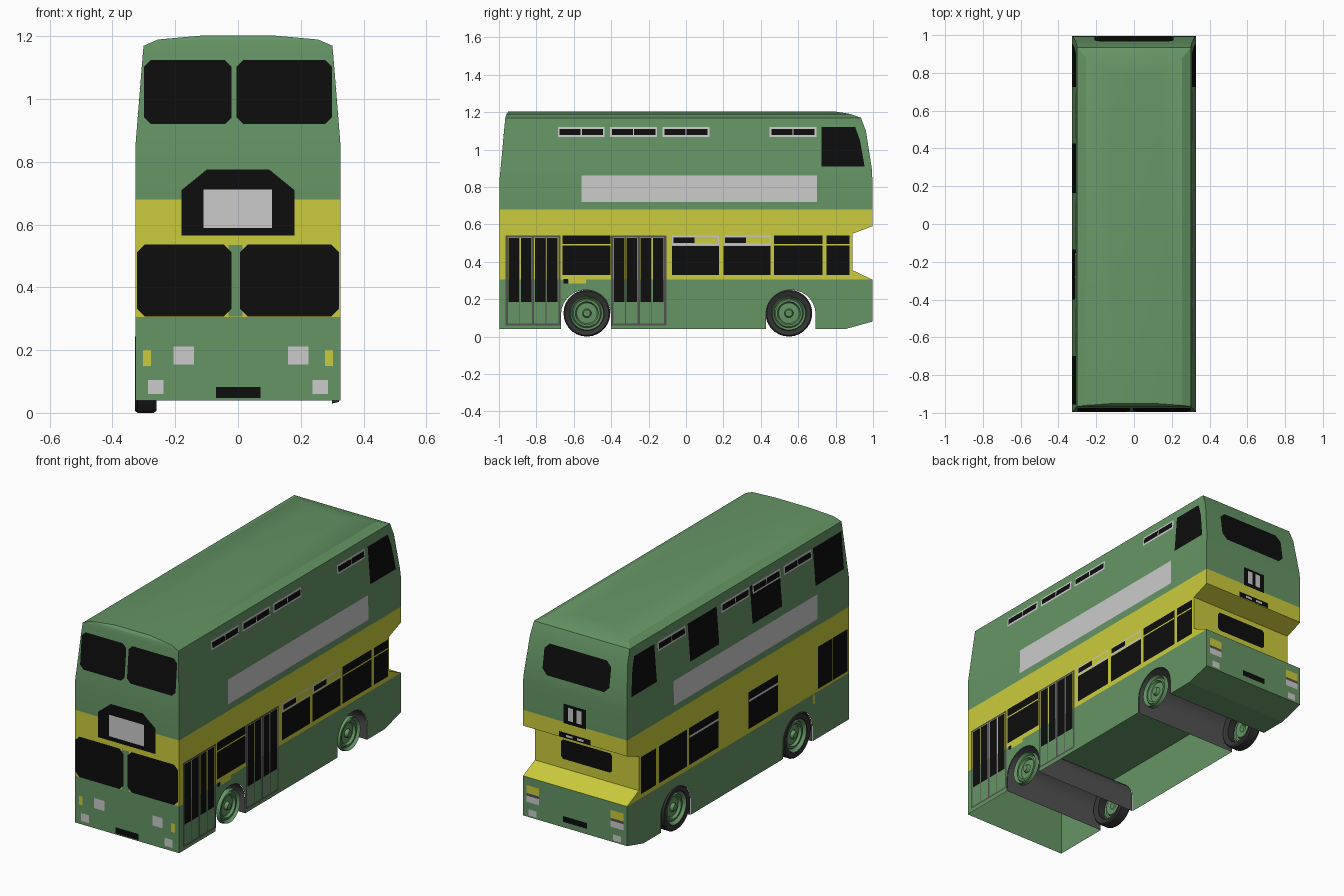
import bpy, bmesh, math
from mathutils import Vector

if "Cube" in bpy.data.objects:
    bpy.data.objects.remove(bpy.data.objects["Cube"])


def material(name, rgb):
    m = bpy.data.materials.new(name)
    m.diffuse_color = (*rgb, 1)
    m.use_nodes = True
    m.node_tree.nodes["Principled BSDF"].inputs["Base Color"].default_value = m.diffuse_color
    return m


GREEN = material("body green", (.13, .30, .13))
YELLOW = material("band yellow", (.60, .60, .045))
BLACK = material("glass black", (.004, .004, .004))
PALE = material("pale grey", (.60, .60, .60))
DARK = material("tyre grey", (.035, .035, .035))
GREY = material("arch grey", (.085, .085, .085))


def make(name, verts, faces, mats, smooth=None, fix=False):
    me = bpy.data.meshes.new(name)
    me.from_pydata([tuple(v) for v in verts], [], faces)
    for m in mats:
        me.materials.append(m)
    ob = bpy.data.objects.new(name, me)
    bpy.context.collection.objects.link(ob)
    if fix:
        bm = bmesh.new()
        bm.from_mesh(me)
        bmesh.ops.recalc_face_normals(bm, faces=bm.faces)
        bm.to_mesh(me)
        bm.free()
    if smooth:
        bpy.ops.object.select_all(action='DESELECT')
        ob.select_set(True)
        bpy.context.view_layer.objects.active = ob
        bpy.ops.object.shade_smooth_by_angle(angle=math.radians(smooth))
    return ob


# Main body: stacked rings of (height, half width, front y, rear y)
W = .327
RINGS = [(.305, W, -.996, .996), (.355, W, -.996, .89), (.55, W, -.996, .89),
         (.59, W, -.996, .996), (.68, W, -.996, .996), (.85, W, -.996, .996),
         (.90, .323, -.991, .993), (1.10, .307, -.973, .962), (1.17, .301, -.966, .935),
         (1.19, .255, -.96, .88), (1.203, .11, -.95, .80)]
verts, faces = [], []
for z, w, f, r in RINGS:
    verts += [(-w, f, z), (w, f, z), (w, r, z), (-w, r, z)]
for k in range(len(RINGS) - 1):
    for i in range(4):
        j = (i + 1) % 4
        faces.append((4 * k + i, 4 * k + j, 4 * k + 4 + j, 4 * k + 4 + i))
n = len(verts)
faces += [(3, 2, 1, 0), (n - 4, n - 3, n - 2, n - 1)]
body = make("body", verts, faces, [GREEN, YELLOW], smooth=18, fix=True)
for p in body.data.polygons:
    p.material_index = int(.31 < p.center.z < .68)


# Skirt: side sheets with wheel openings, front sheet and closed tail
def arch(y, legs=.04):
    pts = [(y - .133, legs)]
    pts += [(y - .133 * math.cos(math.pi * i / 14), .12 + .13 * math.sin(math.pi * i / 14)) for i in range(15)]
    return pts + [(y + .133, legs)]


AXLES = (-.535, .56)
outline = [(-.996, .04)] + arch(AXLES[0]) + arch(AXLES[1]) + [(.85, .04), (.996, .08), (.996, .305), (-.996, .305)]
n = len(outline)
verts = [(x, y, z) for x in (W, -W) for y, z in outline]
a = n - 5
faces = [tuple(range(n)), tuple(range(2 * n - 1, n - 1, -1)), (0, n - 1, 2 * n - 1, n)]
faces += [(k, k + 1, n + k + 1, n + k)[::-1] for k in range(a, a + 3)]
make("skirt", verts, faces, [GREEN])

# Wheel arch tunnels across the full width
for label, y in zip(("front", "rear"), AXLES):
    pts = arch(y)
    n = len(pts)
    make(label + "_wheel_arch", [(x, p, z) for x in (-.325, .325) for p, z in pts],
         [(i, i + 1, n + i + 1, n + i) for i in range(n - 1)], [GREY], smooth=40)


# Wheels: revolved profiles of (radius, x)
def spin(name, profile, y, side, mat, closed=False, seg=28):
    vs, fs, n = [], [], len(profile)
    for s in range(seg):
        t = 2 * math.pi * s / seg
        vs += [(side * x, y + r * math.cos(t), .125 + r * math.sin(t)) for r, x in profile]
    for s in range(seg):
        s2 = (s + 1) % seg
        for i in range(n if closed else n - 1):
            j = (i + 1) % n
            fs.append((s * n + i, s * n + j, s2 * n + j, s2 * n + i))
    make(name, vs, fs, [mat], smooth=35, fix=True)


HUB = [(.001, .318), (.018, .318), (.024, .30), (.055, .298), (.062, .312), (.072, .312),
       (.078, .304), (.09, .322), (.095, .30)]
TYRE = [(.09, .27), (.118, .26), (.125, .268), (.125, .32), (.118, .329), (.092, .325)]
for label, y in zip(("front", "rear"), (-.53, .55)):
    spin(label + "_hub_right", HUB, y, 1, GREEN)
    spin(label + "_hub_left", HUB, y, -1, GREEN)
    spin(label + "_tyre_left", TYRE, y, -1, DARK, closed=True)

# Thin plates laid on the walls, gathered by part name
plates = {}


def wall(z, column):
    for lo, hi in zip(RINGS, RINGS[1:]):
        if z <= hi[0]:
            t = max(0, (z - lo[0]) / (hi[0] - lo[0]))
            return lo[column] + t * (hi[column] - lo[column])


NORMALS = {"front": (0, -1, 0), "rear": (0, 1, 0), "right": (1, 0, 0), "left": (-1, 0, 0)}


def poly(name, side, pts, mat, level=1, depth=None):
    off = .001 + .0015 * level
    out = []
    for u, z in pts:
        if side == "front":
            out.append(Vector((u, wall(z, 2) - off, z)))
        elif side == "rear":
            r = depth if depth else wall(z, 3) if z > .31 else .996
            out.append(Vector((u, r + off, z)))
        else:
            out.append(Vector(((wall(z, 1) + off) * (1 if side == "right" else -1), u, z)))
    if (out[1] - out[0]).cross(out[2] - out[1]).dot(Vector(NORMALS[side])) < 0:
        out.reverse()
    plates.setdefault((name + "_" + side, mat), []).append(out)


def rect(name, side, u0, u1, z0, z1, mat, level=1, c=0, depth=None):
    pts = [(u0, z0), (u1, z0), (u1, z1), (u0, z1)]
    if c:
        pts = [(u0 + c, z0), (u1 - c, z0), (u1, z0 + c), (u1, z1 - c),
               (u1 - c, z1), (u0 + c, z1), (u0, z1 - c), (u0, z0 + c)]
    poly(name, side, pts, mat, level, depth)


# Front windows, destination box and lamps
rect("upper_window", "front", -.30, -.02, .92, 1.125, BLACK, c=.022)
rect("upper_window", "front", -.005, .30, .92, 1.125, BLACK, c=.022)
rect("window_pillar", "front", -.03, .015, .307, .535, GREEN)
rect("lower_window", "front", -.322, -.02, .307, .537, BLACK, 2, c=.025)
rect("lower_window", "front", .006, .322, .307, .537, BLACK, 2, c=.025)
poly("sign_box", "front", [(-.18, .565), (.18, .565), (.18, .71), (.10, .775), (-.10, .775), (-.18, .71)], BLACK)
rect("sign_panel", "front", -.11, .108, .59, .712, PALE, 2)
rect("number_plate", "front", -.07, .072, .047, .082, BLACK)
for s in (-1, 1):
    rect("headlamp", "front", s * .14 + .02 * (s > 0), s * .205 + .02 * (s > 0), .155, .212, PALE)
    rect("low_lamp", "front", s * .237, s * .287, .06, .105, PALE)
    rect("indicator", "front", s * .278, s * .302, .15, .20, YELLOW)

# Rear windows, number box and lamps
rect("upper_window", "rear", -.21, .21, .915, 1.085, BLACK, c=.03)
rect("lower_window", "rear", -.16, .16, .41, .52, BLACK, c=.012, depth=.89)
rect("number_box", "rear", -.07, .07, .675, .785, BLACK)
rect("vent", "rear", -.10, .10, .592, .622, BLACK)
rect("number_plate", "rear", -.075, .075, .112, .145, BLACK)
for s in (-1, 1):
    rect("number_panel", "rear", s * .01, s * .042, .695, .77, PALE, 2)
    rect("plate_lamp", "rear", s * .015, s * .055, .60, .612, PALE, 2)
    rect("tail_lamp_top", "rear", s * .225, s * .305, .215, .26, YELLOW)
    rect("tail_lamp_middle", "rear", s * .225, s * .305, .20, .215, GREY)
    rect("tail_lamp_bottom", "rear", s * .225, s * .305, .165, .20, PALE)
    rect("low_reflector", "rear", s * .24, s * .29, .09, .125, PALE)

# Side features shared by both sides: advert panel, top vents, rear quarter window
for side in ("right", "left"):
    rect("advert_panel", side, *((-.56, .70) if side == "right" else (-.71, .58)), .72, .86, PALE)
    for y in (-.685, -.405, -.125, .447):
        rect("vent_frame", side, y, y + .25, 1.068, 1.12, PALE)
        rect("vent_glass", side, y + .009, y + .122, 1.078, 1.11, BLACK, 2)
        rect("vent_glass", side, y + .128, y + .241, 1.078, 1.11, BLACK, 2)
    poly("quarter_window", side, [(.725, .91), (.955, .91), (.93, 1.05), (.905, 1.12), (.725, 1.12)], BLACK)


def barred(side, y0, y1):
    rect("lower_window", side, y0, y1, .33, .54, BLACK)
    rect("window_bar", side, y0, y1, .486, .494, YELLOW, 2)


def hopper(side, y0, y1):
    rect("lower_window", side, y0, y1, .33, .485, BLACK)
    rect("hopper_frame", side, y0, y1, .49, .54, PALE)
    rect("hopper_panel", side, y0 + .005, y1 - .005, .498, .532, YELLOW, 2)
    rect("hopper_glass", side, y0 + .008, y0 + .12, .50, .53, BLACK, 3)


# Right side lower windows
for y0, y1 in ((-.66, -.405), (.47, .73), (.75, .875)):
    barred("right", y0, y1)
for y0 in (-.075, .20):
    hopper("right", y0, y0 + .252)

# Left side windows
for y0, y1 in ((.165, .425), (-.40, -.135), (-.955, -.70)):
    rect("upper_window", "left", y0, y1, .91, 1.12, BLACK)
rect("lower_window", "left", .74, .875, .33, .54, BLACK)
rect("lower_window", "left", .46, .715, .33, .54, BLACK)
for y0 in (.18, -.355):
    rect("lower_window", "left", y0, y0 + .262, .33, .54, BLACK)
    rect("window_bar", "left", y0, y0 + .262, .484, .496, PALE, 2)
for y0 in (-.98, -.845):
    rect("cab_window", "left", y0, y0 + .13, .32, .56, BLACK)
rect("side_marker", "left", -.69, -.67, .25, .30, YELLOW)
rect("side_marker", "right", -.625, -.535, .285, .307, YELLOW)
rect("side_lock", "right", -.655, -.632, .285, .307, BLACK)

# Folding doors: rails and glass strips
for y0 in (-.965, -.40):
    y1 = y0 + .295
    for y in (y0, y0 + .1415, y1 - .012):
        rect("door_post", "right", y, y + .012, .06, .54, GREY)
    for z in (.06, .53):
        rect("door_rail", "right", y0, y1, z, z + .01, GREY)
    for y in (y0 + .012, y0 + .153):
        rect("door_seam", "right", y + .062, y + .066, .07, .53, GREY, 2)
        rect("door_glass", "right", y + .004, y + .06, .185, .528, BLACK)
        rect("door_glass", "right", y + .07, y + .126, .185, .528, BLACK)

for (name, mat), polys in plates.items():
    vs, fs = [], []
    for p in polys:
        fs.append(tuple(range(len(vs), len(vs) + len(p))))
        vs += p
    make(name, vs, fs, [mat])
